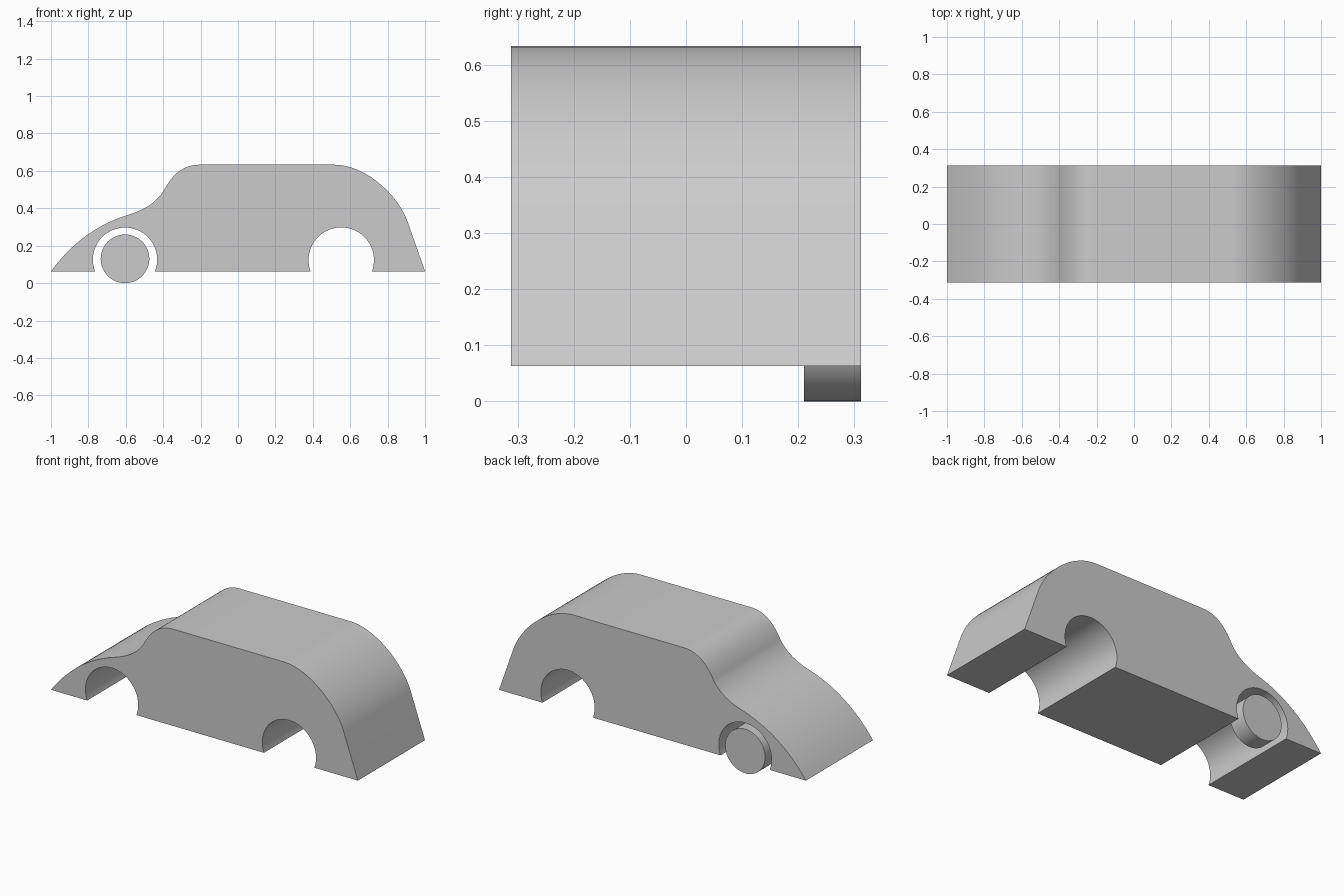
import bpy, bmesh
from math import asin, cos, pi, radians, sin
from mathutils import Vector
from mathutils.geometry import interpolate_bezier

default_cube = bpy.data.objects.get("Cube")
if default_cube:
    bpy.data.objects.remove(default_cube, do_unlink=True)

HALF_WIDTH = 0.312
SILL = 0.063      # height of the underside
AXLE = 0.13       # height of the wheel centre

grey = bpy.data.materials.new("plain grey")
grey.use_nodes = True
grey.diffuse_color = (0.6, 0.6, 0.6, 1)
grey.node_tree.nodes["Principled BSDF"].inputs["Base Color"].default_value = grey.diffuse_color


def extrude_profile(name, outline, y_front, y_back):
    """Turn an x-z outline into a solid between two y positions."""
    bm = bmesh.new()
    face = bm.faces.new([bm.verts.new((x, y_front, z)) for x, z in outline])
    result = bmesh.ops.extrude_face_region(bm, geom=[face])
    moved = [v for v in result["geom"] if isinstance(v, bmesh.types.BMVert)]
    bmesh.ops.translate(bm, verts=moved, vec=(0, y_back - y_front, 0))
    bmesh.ops.recalc_face_normals(bm, faces=bm.faces)
    mesh = bpy.data.meshes.new(name)
    bm.to_mesh(mesh)
    bm.free()
    mesh.materials.append(grey)
    obj = bpy.data.objects.new(name, mesh)
    bpy.context.collection.objects.link(obj)
    bpy.ops.object.select_all(action="DESELECT")
    obj.select_set(True)
    bpy.context.view_layer.objects.active = obj
    bpy.ops.object.shade_smooth_by_angle(angle=radians(30))
    return obj


def wheel_arch(x, z, radius, steps=40):
    """Arc over a wheel, from its +x foot to its -x foot on the sill."""
    start = asin((SILL - z) / radius)
    sweep = pi - 2 * start
    angles = [start + sweep * i / steps for i in range(steps + 1)]
    return [(x + radius * cos(a), z + radius * sin(a)) for a in angles]


# Bonnet, windscreen and tail curves, joined by the flat roof and straight rear
curves = [
    [(-1, SILL), (-0.9, 0.2), (-0.77, 0.305), (-0.6, 0.361)],
    [(-0.6, 0.361), (-0.5, 0.39), (-0.44, 0.43), (-0.4, 0.49)],
    [(-0.4, 0.49), (-0.36, 0.565), (-0.305, 0.633), (-0.205, 0.633)],
    [(0.516, 0.633), (0.68, 0.633), (0.856, 0.472), (0.906, 0.33)],
]
outline = []
for curve in curves:
    for p in interpolate_bezier(*[Vector((x, z, 0)) for x, z in curve], 18):
        if not outline or (Vector(outline[-1]) - p.xy).length > 0.001:
            outline.append((p.x, p.y))
outline.append((1, SILL))

# Underside with both wheel arches
outline += wheel_arch(0.552, 0.123, 0.175)
outline += wheel_arch(-0.604, 0.125, 0.172)
extrude_profile("car_body", outline, -HALF_WIDTH, HALF_WIDTH)

# Single wheel, flush with the far side
rim = [(-0.604 + AXLE * cos(2 * pi * i / 64), AXLE + AXLE * sin(2 * pi * i / 64))
       for i in range(64)]
extrude_profile("wheel", rim, 0.21, HALF_WIDTH)
